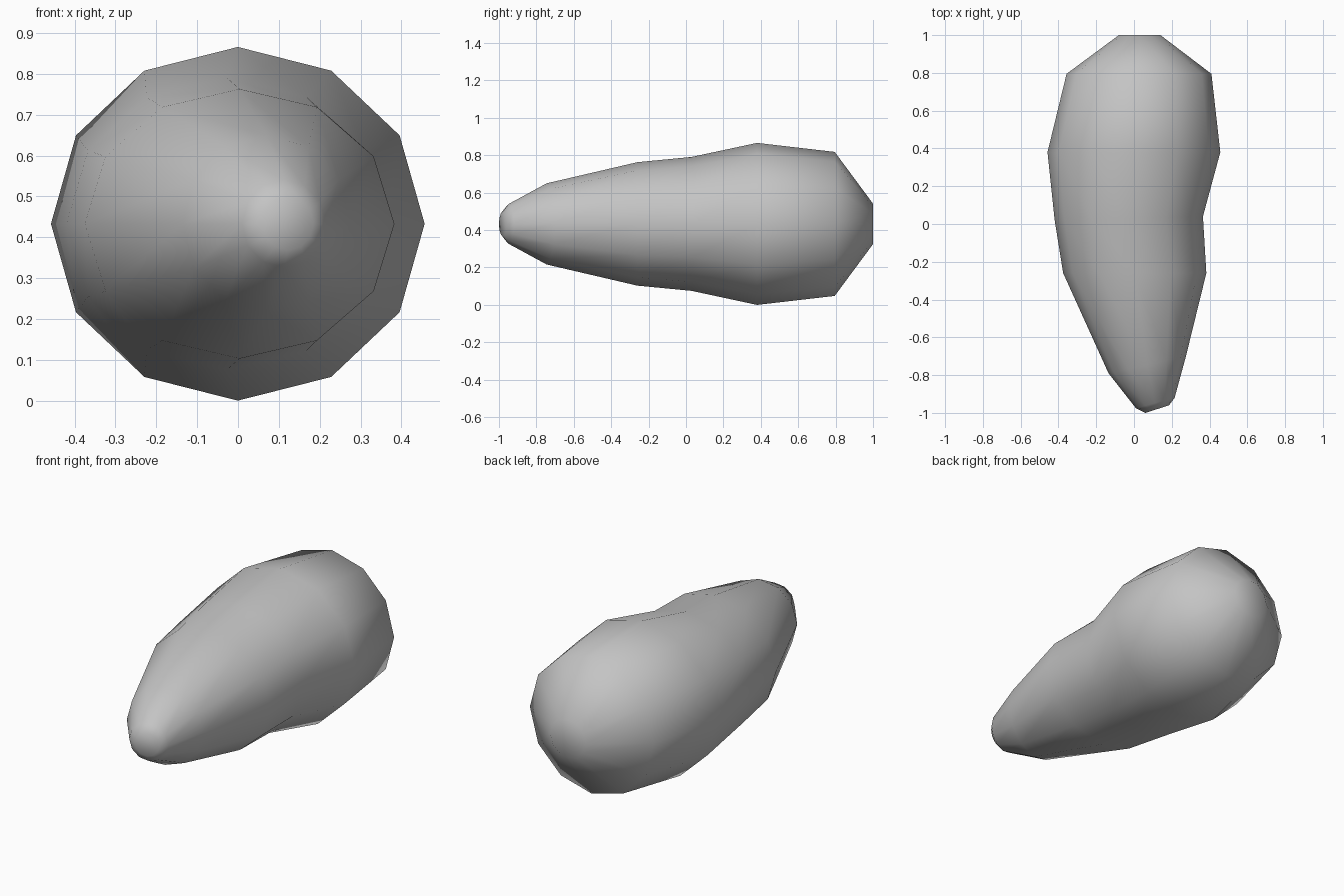
import bpy, bmesh
from math import sin, cos, pi
from mathutils import Vector

cube = bpy.data.objects.get("Cube")
if cube:
    bpy.data.objects.remove(cube)

SIDES = 12
MID_Z = 0.433

# Cross-sections from tip to blunt end: left end (x, y), right end (x, y), half height
SECTIONS = [
    ((0.06, -1.0), (0.185, -0.96), 0.065),
    ((0.01, -0.975), (0.215, -0.92), 0.107),
    ((-0.135, -0.79), (0.275, -0.70), 0.217),
    ((-0.375, -0.26), (0.383, -0.26), 0.33),
    ((-0.42, 0.02), (0.365, 0.04), 0.358),
    ((-0.458, 0.38), (0.457, 0.38), 0.433),
    ((-0.357, 0.795), (0.41, 0.795), 0.385),
    ((-0.08, 1.0), (0.14, 1.0), 0.108),
]

# Single body colour
grey = bpy.data.materials.new("plain grey")
grey.use_nodes = True
colour = (0.55, 0.55, 0.55, 1)
grey.diffuse_color = colour
grey.node_tree.nodes["Principled BSDF"].inputs["Base Color"].default_value = colour


def add_ring(bm, a, b, height):
    """Elliptical ring whose width runs from a to b."""
    a, b = Vector((*a, MID_Z)), Vector((*b, MID_Z))
    centre, half = (a + b) / 2, (b - a) / 2
    up = Vector((0, 0, height))
    angles = [2 * pi * i / SIDES for i in range(SIDES)]
    return [bm.verts.new(centre + half * cos(t) + up * sin(t)) for t in angles]


# Tapered, bent body lofted through the sections, with closed ends
bm = bmesh.new()
rings = [add_ring(bm, *s) for s in SECTIONS]
for lower, upper in zip(rings, rings[1:]):
    for i in range(SIDES):
        j = (i + 1) % SIDES
        bm.faces.new((lower[i], lower[j], upper[j], upper[i]))
bm.faces.new(rings[0])
bm.faces.new(rings[-1])
bmesh.ops.recalc_face_normals(bm, faces=bm.faces)
for face in bm.faces:
    face.smooth = True

mesh = bpy.data.meshes.new("tapered_body")
bm.to_mesh(mesh)
bm.free()
mesh.materials.append(grey)
body = bpy.data.objects.new("tapered_body", mesh)
bpy.context.collection.objects.link(body)
